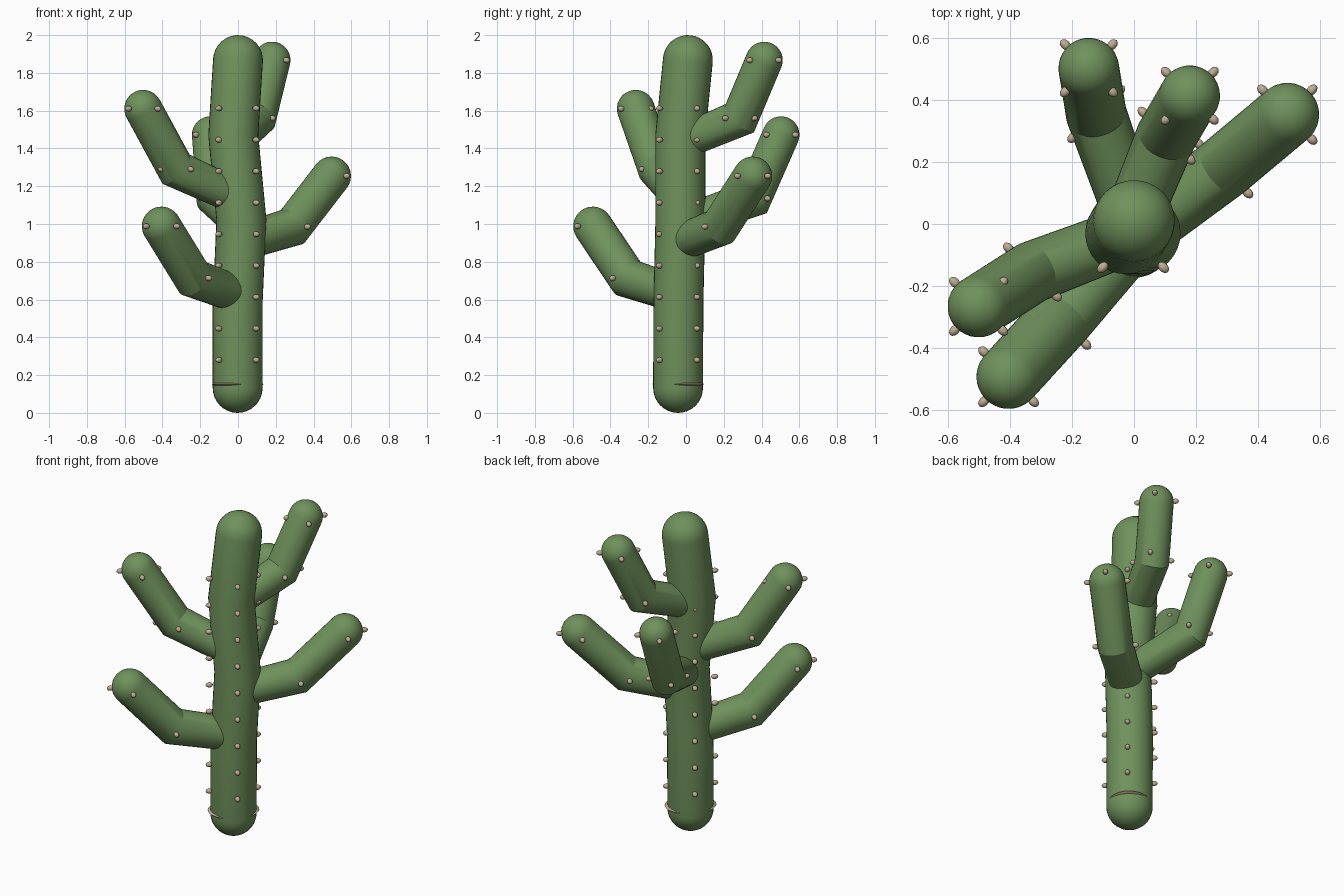
import bpy, bmesh, math
from mathutils import Vector, Matrix

if "Cube" in bpy.data.objects:
    bpy.data.objects.remove(bpy.data.objects["Cube"])


def material(name, rgb):
    m = bpy.data.materials.new(name)
    m.diffuse_color = (*rgb, 1)
    m.use_nodes = True
    m.node_tree.nodes["Principled BSDF"].inputs["Base Color"].default_value = m.diffuse_color
    return m


GREEN = material("cactus_green", (0.16, 0.285, 0.107))
BEIGE = material("spine_beige", (0.52, 0.42, 0.30))


def finish(bm, name, mat, angle):
    bmesh.ops.recalc_face_normals(bm, faces=bm.faces)
    me = bpy.data.meshes.new(name)
    bm.to_mesh(me)
    bm.free()
    me.materials.append(mat)
    ob = bpy.data.objects.new(name, me)
    bpy.context.collection.objects.link(ob)
    bpy.ops.object.select_all(action='DESELECT')
    bpy.context.view_layer.objects.active = ob
    ob.select_set(True)
    bpy.ops.object.shade_smooth_by_angle(angle=math.radians(angle))
    return ob


def tube(name, path, r, round_start=False, start_scale=1.0, sides=32, steps=8):
    """Mitred round tube along a path with domed ends."""
    pts = [Vector(p) for p in path]
    dirs = [(b - a).normalized() for a, b in zip(pts, pts[1:])]
    q = dirs[0].to_track_quat('Z', 'Y')
    circle = [q @ Vector((r * math.cos(t), r * math.sin(t), 0))
              for t in (2 * math.pi * i / sides for i in range(sides))]
    rings = []
    for i, p in enumerate(pts):
        if i:
            d = dirs[i - 1]
            n = (d + dirs[i]).normalized() if i < len(dirs) else d
            # slide the ring along the tube onto the mitre plane
            circle = [o - d * (o.dot(n) / d.dot(n)) for o in circle]
        rings.append([p + o * (start_scale if i == 0 else 1) for o in circle])

    def dome(centre, axis, ring):
        return [[centre + axis * r * math.sin(a) + (v - centre) * math.cos(a) for v in ring]
                for a in (math.pi / 2 * k / steps for k in range(1, steps))]

    first, last = pts[0], pts[-1]
    if round_start:
        rings = dome(first, -dirs[0], rings[0])[::-1] + rings
        first = first - dirs[0] * r
    rings += dome(last, dirs[-1], rings[-1])
    last = last + dirs[-1] * r

    bm = bmesh.new()
    vr = [[bm.verts.new(v) for v in ring] for ring in rings]
    for a, b in zip(vr, vr[1:]):
        for i in range(sides):
            j = (i + 1) % sides
            bm.faces.new((a[i], a[j], b[j], b[i]))
    for pole, ring in ((first, vr[0]), (last, vr[-1])):
        v = bm.verts.new(pole)
        for i in range(sides):
            bm.faces.new((v, ring[i], ring[(i + 1) % sides]))
    return finish(bm, name, GREEN, 22)


DIAGONALS = [math.pi / 4 + k * math.pi / 2 for k in range(4)]


def spine_rings(name, centres, dist):
    """Four small spines on the diagonals around each centre."""
    bm = bmesh.new()
    for c in centres:
        for a in DIAGONALS:
            pos = Vector(c) + Vector((math.cos(a), math.sin(a), 0)) * dist
            mat = (Matrix.Translation(pos) @ Matrix.Rotation(a, 4, 'Z')
                   @ Matrix.Diagonal((0.021, 0.015, 0.015, 1)))
            bmesh.ops.create_uvsphere(bm, u_segments=12, v_segments=8, radius=1, matrix=mat)
    return finish(bm, name, BEIGE, 60)


# trunk, gently bent
tube("trunk", [(-.002, -.042, .132), (-.002, -.04, .58), (.018, -.03, 1.02),
               (-.025, -.03, 1.47), (0, .01, 1.868)], 0.132, round_start=True)
spine_rings("trunk_spines", [(-.003, -.042, .28 + .1665 * i) for i in range(9)], 0.139)

# flattened band poking out near the foot of the trunk
bm = bmesh.new()
bmesh.ops.create_uvsphere(
    bm, u_segments=32, v_segments=12, radius=1,
    matrix=Matrix.Translation((-.002, -.042, .152)) @ Matrix.Rotation(math.pi / 4, 4, 'Z')
    @ Matrix.Diagonal((.148, .125, .017, 1)))
finish(bm, "foot_band", BEIGE, 60)

# arms: base on the trunk axis, elbow, tip, radius
arms = {
    "lower_left_arm": ((0, -.04, .625), (-.236, -.308, .713), (-.405, -.493, .988), .104),
    "right_arm": ((.015, -.03, .90), (.288, .18, .985), (.495, .353, 1.254), .103),
    "upper_left_arm": ((.0, -.03, 1.14), (-.328, -.155, 1.29), (-.502, -.266, 1.61), .1),
    "back_arm": ((.015, -.03, 1.0), (-.122, .355, 1.135), (-.146, .503, 1.472), .098),
    "upper_right_arm": ((-.025, -.03, 1.43), (.105, .285, 1.56), (.18, .414, 1.867), .098),
}
for name, (base, elbow, tip, r) in arms.items():
    tube(name, [base, elbow, tip], r, start_scale=0.93)
    spine_rings(name + "_spines", [elbow, tip], r * 1.09)
